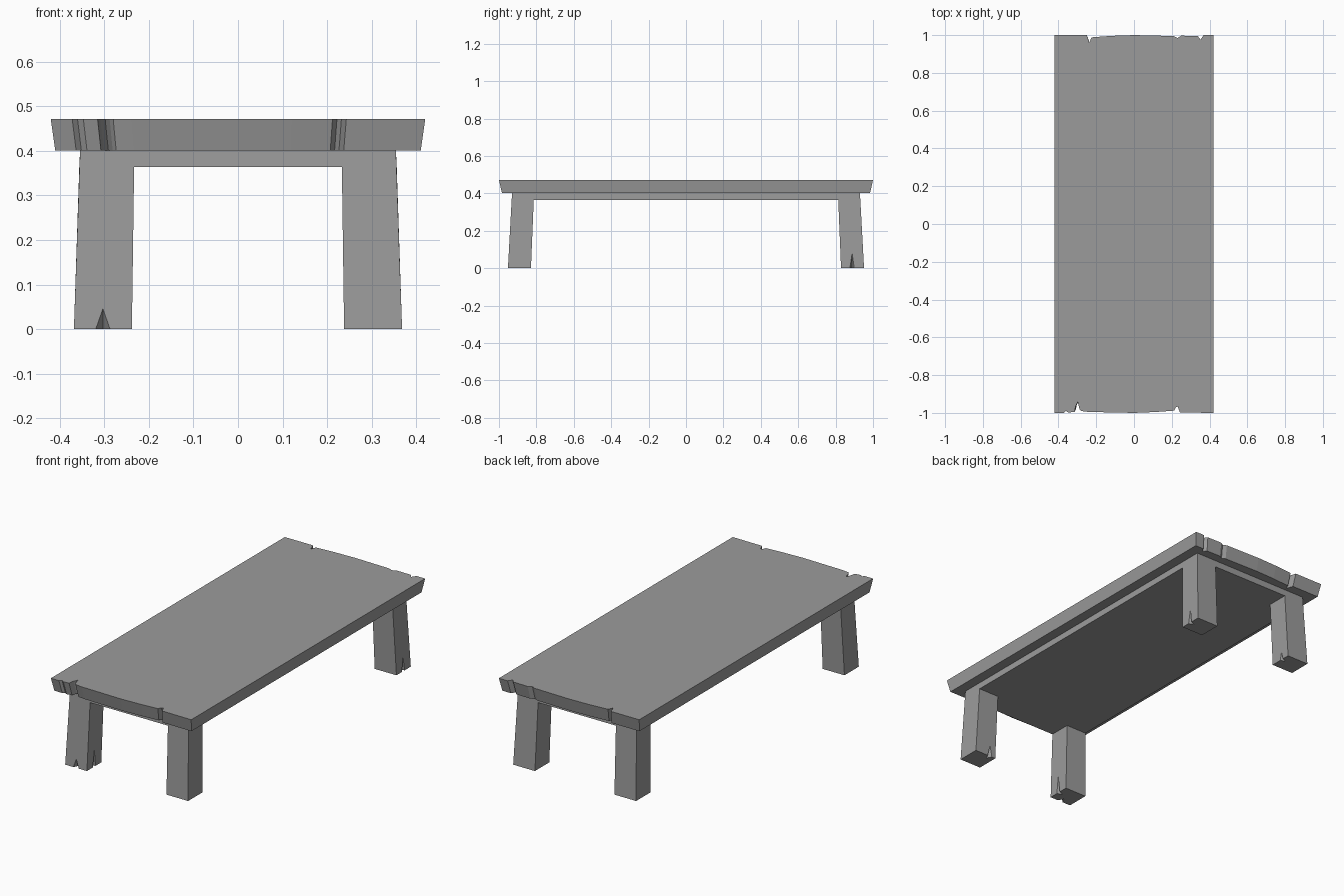
import bpy
import bmesh
from mathutils import Vector

cube = bpy.data.objects.get("Cube")
if cube:
    bpy.data.objects.remove(cube, do_unlink=True)

stone = bpy.data.materials.new("weathered grey")
stone.use_nodes = True
grey = (0.33, 0.33, 0.33, 1)
stone.diffuse_color = grey
stone.node_tree.nodes["Principled BSDF"].inputs["Base Color"].default_value = grey


def finish(bm, name):
    bmesh.ops.recalc_face_normals(bm, faces=bm.faces)
    mesh = bpy.data.meshes.new(name)
    bm.to_mesh(mesh)
    bm.free()
    mesh.materials.append(stone)
    obj = bpy.data.objects.new(name, mesh)
    bpy.context.collection.objects.link(obj)
    return obj


# Table top: chipped outline, narrowing towards its underside
TOP_Z, UNDER_Z, APRON_Z = 0.472, 0.401, 0.364
front_edge = [(-.42, -1), (-.372, -1), (-.36, -.99), (-.347, -.998), (-.315, -.995),
              (-.309, -.965), (-.298, -.942), (-.288, -.98), (-.28, -.99), (-.24, -.995),
              (0, -1), (.12, -.995), (.212, -.988), (.222, -.97), (.232, -.967),
              (.243, -.998), (.42, -1)]
back_edge = [(.42, 1), (.368, 1), (.352, .976), (.338, .995), (.25, .997), (.23, .985),
             (.21, .995), (0, 1), (-.12, .996), (-.225, .988), (-.237, .96),
             (-.25, 1), (-.42, 1)]
outline = front_edge + back_edge
bm = bmesh.new()
upper = [bm.verts.new((x, y, TOP_Z)) for x, y in outline]
lower = [bm.verts.new((x * .976, y * .984, UNDER_Z)) for x, y in outline]
bm.faces.new(upper)
bm.faces.new(lower)
for i in range(len(outline)):
    j = (i + 1) % len(outline)
    bm.faces.new((upper[i], upper[j], lower[j], lower[i]))
finish(bm, "table_top")

# Apron with four splayed legs drawn down from its corners
xs = (-.356, -.233, .233, .356)
ys = (-.932, -.814, .814, .932)
bm = bmesh.new()
grid = [[bm.verts.new((x, y, APRON_Z)) for y in ys] for x in xs]
cells = {}
for i in range(3):
    for j in range(3):
        cells[i, j] = bm.faces.new((grid[i][j], grid[i + 1][j], grid[i + 1][j + 1], grid[i][j + 1]))
rim = [e for e in bm.edges if e.is_boundary]
raised = bmesh.ops.extrude_edge_only(bm, edges=rim)["geom"]
rim_verts = [v for v in raised if isinstance(v, bmesh.types.BMVert)]
for v in rim_verts:
    v.co = (v.co.x * .995, v.co.y * .998, UNDER_Z)
bmesh.ops.contextual_create(bm, geom=[e for e in bm.edges if e.is_boundary])
for i in (0, 2):
    for j in (0, 2):
        foot = bmesh.ops.extrude_discrete_faces(bm, faces=[cells[i, j]])["faces"][0]
        for v in foot.verts:
            outer_x, outer_y = abs(v.co.x) > .3, abs(v.co.y) > .9
            v.co.x = (1 if v.co.x > 0 else -1) * (.368 if outer_x else .238)
            v.co.y = (1 if v.co.y > 0 else -1) * (.952 if outer_y else .829)
            v.co.z = 0
bmesh.ops.remove_doubles(bm, verts=bm.verts, dist=.0001)
bmesh.ops.dissolve_limit(bm, angle_limit=.02, verts=bm.verts, edges=bm.edges)
frame = finish(bm, "apron_and_legs")


# Chips in the feet: wedges cut by (face point, direction into leg, half width, height, depth)
def chip(point, inward, half, height, depth):
    p, n = Vector(point), Vector(inward)
    side = n.cross(Vector((0, 0, 1)))
    down = Vector((0, 0, -.01))
    bm = bmesh.new()
    base = [p - n * .03 - side * half * 2 + down, p - n * .03 + side * half * 2 + down,
            p + n * depth + down]
    tip = bm.verts.new(p - n * .006 + Vector((0, 0, height * 1.1)))
    ring = [bm.verts.new(c) for c in base]
    bm.faces.new(ring)
    for k in range(3):
        bm.faces.new((ring[k], ring[(k + 1) % 3], tip))
    cutter = finish(bm, "chip_cutter")
    cutter.hide_render = True
    cut = frame.modifiers.new("chip", "BOOLEAN")
    cut.operation, cut.solver, cut.object = "DIFFERENCE", "EXACT", cutter
    bpy.context.view_layer.objects.active = frame
    bpy.ops.object.modifier_apply(modifier=cut.name)
    bpy.data.objects.remove(cutter, do_unlink=True)


chip((-.303, -.952, 0), (0, 1, 0), .018, .055, .035)
chip((-.238, -.89, 0), (-1, 0, 0), .013, .1, .03)
chip((.368, .888, 0), (-1, 0, 0), .013, .1, .03)
chip((.275, -.829, 0), (0, -1, 0), .016, .065, .03)
chip((-.238, .9, 0), (-1, 0, 0), .014, .05, .03)
